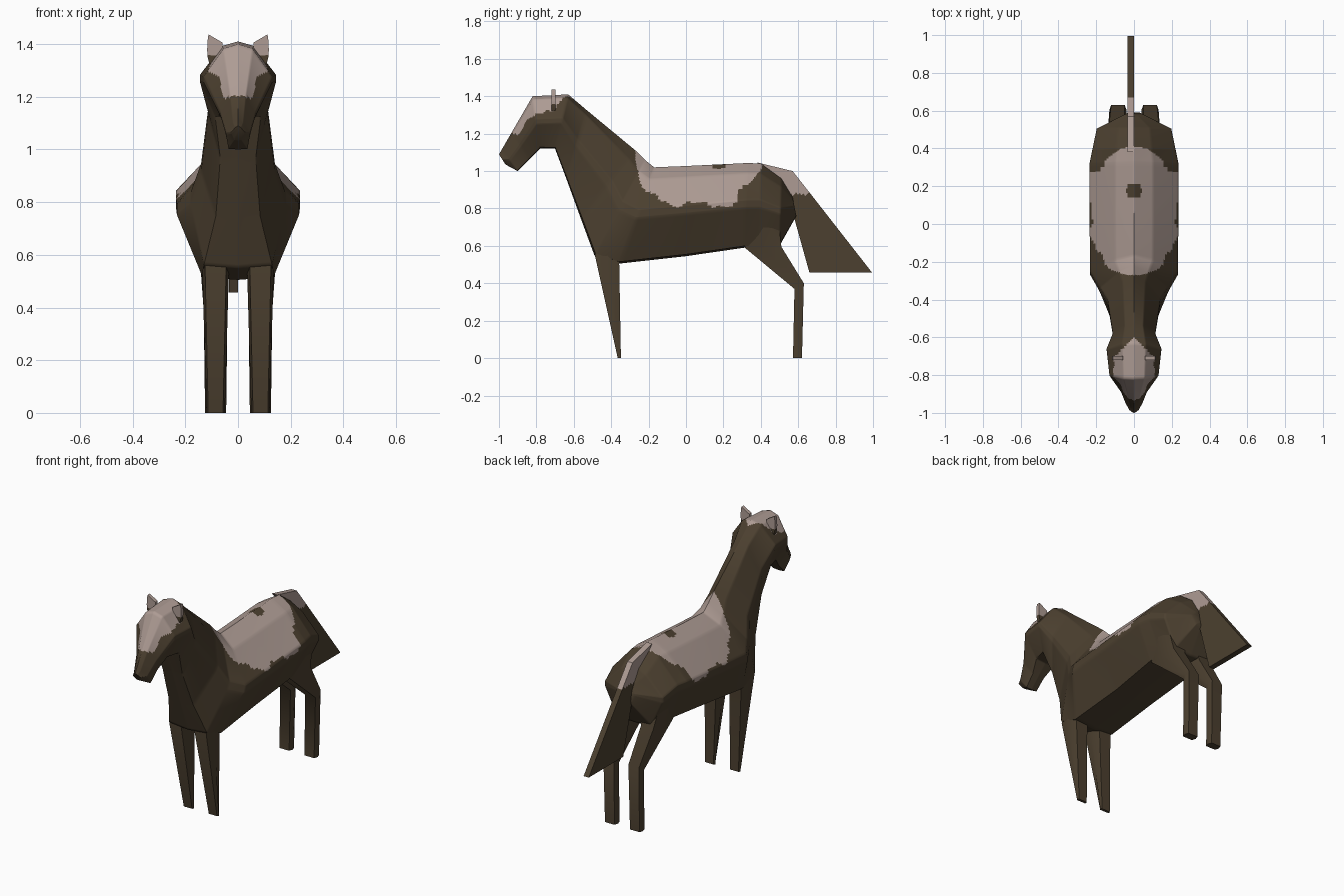
import bpy, bmesh, math

if "Cube" in bpy.data.objects:
    bpy.data.objects.remove(bpy.data.objects["Cube"])


def material(name, rgb):
    m = bpy.data.materials.new(name)
    m.diffuse_color = (*rgb, 1)
    m.use_nodes = True
    m.node_tree.nodes["Principled BSDF"].inputs["Base Color"].default_value = m.diffuse_color
    return m


BROWN = material("dark_brown_coat", (0.072, 0.051, 0.029))
PALE = material("pale_patch", (0.42, 0.33, 0.295))


def interp(pts, v, default=9.0):
    for (a, b), (c, d) in zip(pts, pts[1:]):
        if a <= v <= c:
            return b + (d - b) * (v - a) / (c - a)
    return default


def loft(name, rings, cuts=0, rule=None, angle=60):
    """Skin closed rings into one solid, optionally painting faces by a rule."""
    bm = bmesh.new()
    vs = [[bm.verts.new(p) for p in r] for r in rings]
    n = len(rings[0])
    for a, b in zip(vs, vs[1:]):
        for i in range(n):
            j = (i + 1) % n
            bm.faces.new((a[i], a[j], b[j], b[i]))
    bm.faces.new(vs[0][::-1])
    bm.faces.new(vs[-1])
    if cuts:
        bmesh.ops.subdivide_edges(bm, edges=bm.edges[:], cuts=cuts, use_grid_fill=True)
    bmesh.ops.recalc_face_normals(bm, faces=bm.faces[:])
    if rule:
        for f in bm.faces:
            f.material_index = int(rule(f.calc_center_median()))
    me = bpy.data.meshes.new(name)
    bm.to_mesh(me)
    bm.free()
    me.materials.append(BROWN)
    me.materials.append(PALE)
    ob = bpy.data.objects.new(name, me)
    bpy.context.collection.objects.link(ob)
    bpy.ops.object.select_all(action='DESELECT')
    ob.select_set(True)
    bpy.context.view_layer.objects.active = ob
    bpy.ops.object.shade_smooth_by_angle(angle=math.radians(angle))


# Body, neck and head: (top y, top z, bottom y, bottom z, half width, underside width)
SECTIONS = [
    (-1.00, 1.09, -0.965, 1.035, 0.025, 0.5),
    (-0.985, 1.115, -0.90, 1.00, 0.045, 0.8),
    (-0.93, 1.21, -0.84, 1.06, 0.068, 0.6),
    (-0.82, 1.40, -0.78, 1.12, 0.130, 0.5),
    (-0.63, 1.41, -0.70, 1.12, 0.145, 0.6),
    (-0.53, 1.325, -0.64, 0.96, 0.112, 0.6),
    (-0.27, 1.11, -0.56, 0.74, 0.140, 0.6),
    (-0.22, 1.06, -0.49, 0.55, 0.180, 0.72),
    (-0.17, 1.02, -0.36, 0.505, 0.232, 0.58),
    (0.00, 1.027, 0.00, 0.545, 0.235, 0.55),
    (0.33, 1.043, 0.31, 0.59, 0.235, 0.60),
    (0.40, 1.04, 0.39, 0.595, 0.22, 0.60),
    (0.51, 0.96, 0.50, 0.60, 0.197, 0.60),
    (0.57, 0.86, 0.59, 0.76, 0.05, 0.6),
]


def body_ring(ty, tz, by, bz, w, under):
    top = 0.06 if tz > 1.2 else 0.12
    half = [(top, 0.42), (0.44, 1), (0.52, 1), (0.98, under)]
    cross = [(0, 0)] + half + [(1, 0)] + [(f, -g) for f, g in half[::-1]]
    return [(g * w, ty + (by - ty) * f, tz + (bz - tz) * f) for f, g in cross]


# Lower limits (y, z) of the pale areas, and half width of the face blaze
SADDLE = [(-0.27, 1.06), (-0.245, 0.95), (-0.19, 0.87), (-0.1, 0.825),
          (0.18, 0.825), (0.20, 0.80), (0.26, 0.81), (0.30, 0.92),
          (0.40, 1.0), (0.415, 1.05)]
BLAZE = [(-0.955, 1.18), (-0.90, 1.20), (-0.85, 1.28), (-0.72, 1.315),
         (-0.66, 1.37), (-0.59, 1.37)]
BLAZE_WIDTH = [(-0.96, 0.06), (-0.86, 0.065), (-0.83, 0.11), (-0.71, 0.11), (-0.60, 0.0)]


def coat(c):
    wobble = 0.012 * math.sin(31 * c.y) + 0.008 * math.sin(67 * c.y + 1)
    if math.hypot(c.x, c.y - 0.18) < 0.042 and c.z > 0.9:
        return False
    if c.y > -0.5:
        return c.z > interp(SADDLE, c.y) + wobble
    return c.z > interp(BLAZE, c.y) + wobble and abs(c.x) < interp(BLAZE_WIDTH, c.y, 0)


loft("body", [body_ring(*s) for s in SECTIONS], cuts=13, rule=coat)

# Legs: (front y, front z, back y, back z, inner x, outer x)
FRONT_LEG = [(-0.44, 0.80, -0.33, 0.80, 0.04, 0.13),
             (-0.487, 0.55, -0.357, 0.505, 0.035, 0.135),
             (-0.365, 0, -0.348, 0, 0.05, 0.12)]
HIND_LEG = [(0.34, 0.78, 0.49, 0.78, 0.04, 0.19),
            (0.315, 0.59, 0.51, 0.595, 0.04, 0.145),
            (0.58, 0.37, 0.63, 0.40, 0.04, 0.13),
            (0.572, 0, 0.62, 0, 0.045, 0.125)]


def leg_ring(s, fy, fz, by, bz, xi, xo):
    d = (xo - xi) * 0.1
    my, mz = (fy + by) / 2, (fz + bz) / 2
    return [(s * x, y, z) for x, y, z in (
        (xi + d, fy, fz), (xo - d, fy, fz), (xo, my, mz),
        (xo - d, by, bz), (xi + d, by, bz), (xi, my, mz))]


# Ears: thin leaves, (inner x, inner z, outer x, outer z)
EAR = [(0.090, 1.31, 0.105, 1.31), (0.07, 1.345, 0.115, 1.35),
       (0.058, 1.375, 0.117, 1.375), (0.058, 1.405, 0.116, 1.41),
       (0.104, 1.432, 0.112, 1.436)]

for s, side in ((1, "left"), (-1, "right")):
    for kind, rows in (("front_leg", FRONT_LEG), ("hind_leg", HIND_LEG)):
        loft(f"{kind}_{side}", [leg_ring(s, *r) for r in rows])
    loft(f"ear_{side}", [[(s * a, -0.72, b), (s * c, -0.72, d),
                          (s * c, -0.698, d), (s * a, -0.698, b)]
                         for a, b, c, d in EAR],
         cuts=2, rule=lambda c: c.z > 1.36, angle=30)

# Tail: flat fan, (top y, top z, bottom y, bottom z)
TAIL = [(0.38, 1.046, 0.41, 1.01), (0.57, 1.00, 0.51, 0.90),
        (0.67, 0.873, 0.57, 0.78), (0.995, 0.457, 0.66, 0.457)]
loft("tail", [[(-0.035, a, b), (0.0, a, b), (0.0, c, d), (-0.035, c, d)]
              for a, b, c, d in TAIL], cuts=8,
     rule=lambda c: c.z > 0.875 + 0.3 * max(0, 0.56 - c.y), angle=30)
